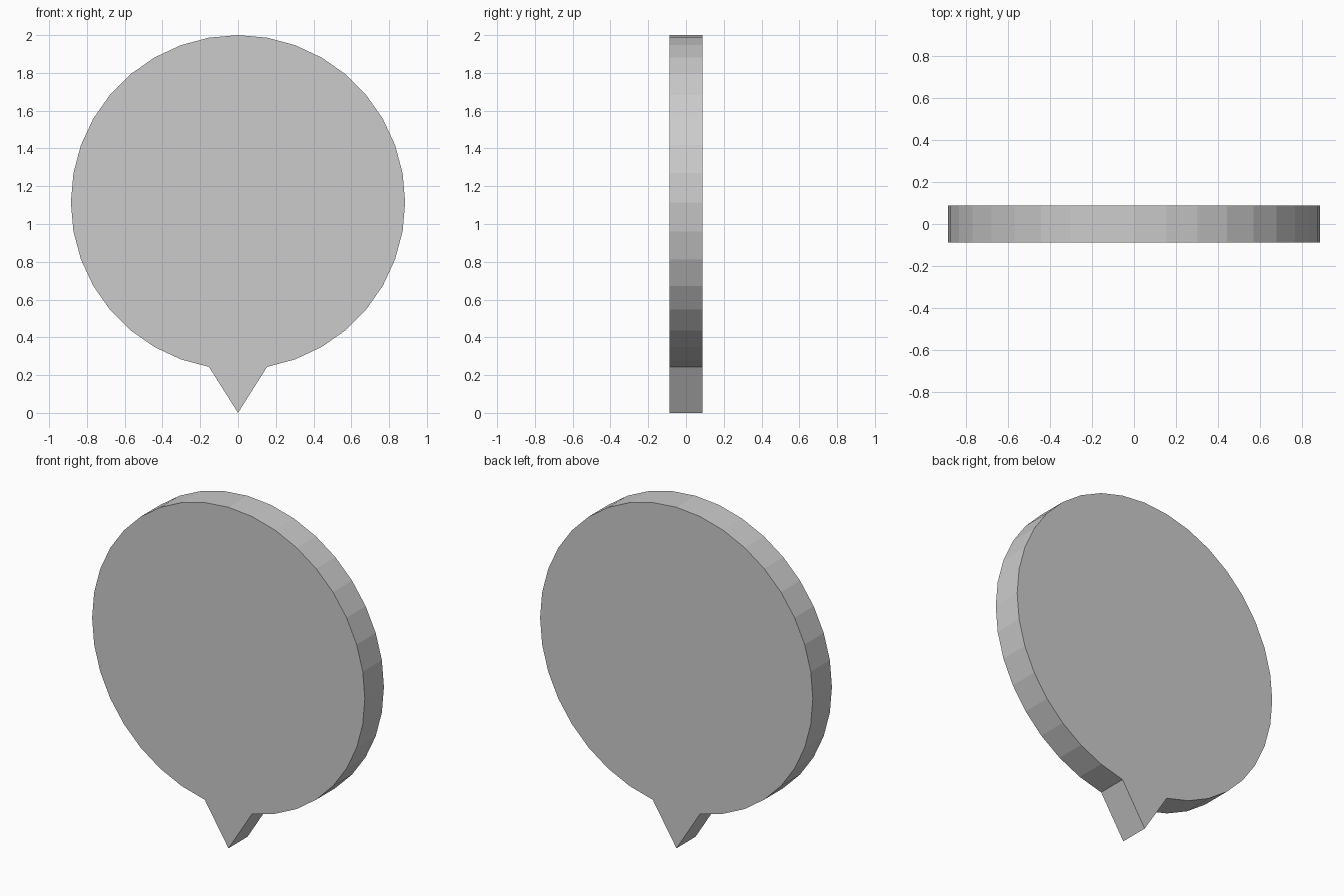
import bpy, bmesh
from math import sin, cos, radians

if "Cube" in bpy.data.objects:
    bpy.data.objects.remove(bpy.data.objects["Cube"])

RADIUS = 0.885
CENTRE_Z = 2.0 - RADIUS
HALF_DEPTH = 0.0885
SIDES = 36

# Round outline, with the lowest point pulled down into the pointer tip
outline = []
for i in range(SIDES):
    a = radians(i * 360 / SIDES)
    outline.append((RADIUS * sin(a), CENTRE_Z - RADIUS * cos(a)))
outline[0] = (0.0, 0.0)

# Extrude the flat outline from front to back
bm = bmesh.new()
front = bm.faces.new([bm.verts.new((x, -HALF_DEPTH, z)) for x, z in outline])
slab = bmesh.ops.extrude_face_region(bm, geom=[front], use_keep_orig=True)
back_verts = [g for g in slab["geom"] if isinstance(g, bmesh.types.BMVert)]
bmesh.ops.translate(bm, verts=back_verts, vec=(0, 2 * HALF_DEPTH, 0))
bmesh.ops.recalc_face_normals(bm, faces=bm.faces)

mesh = bpy.data.meshes.new("round_marker")
bm.to_mesh(mesh)
bm.free()
marker = bpy.data.objects.new("round_marker", mesh)
bpy.context.collection.objects.link(marker)
